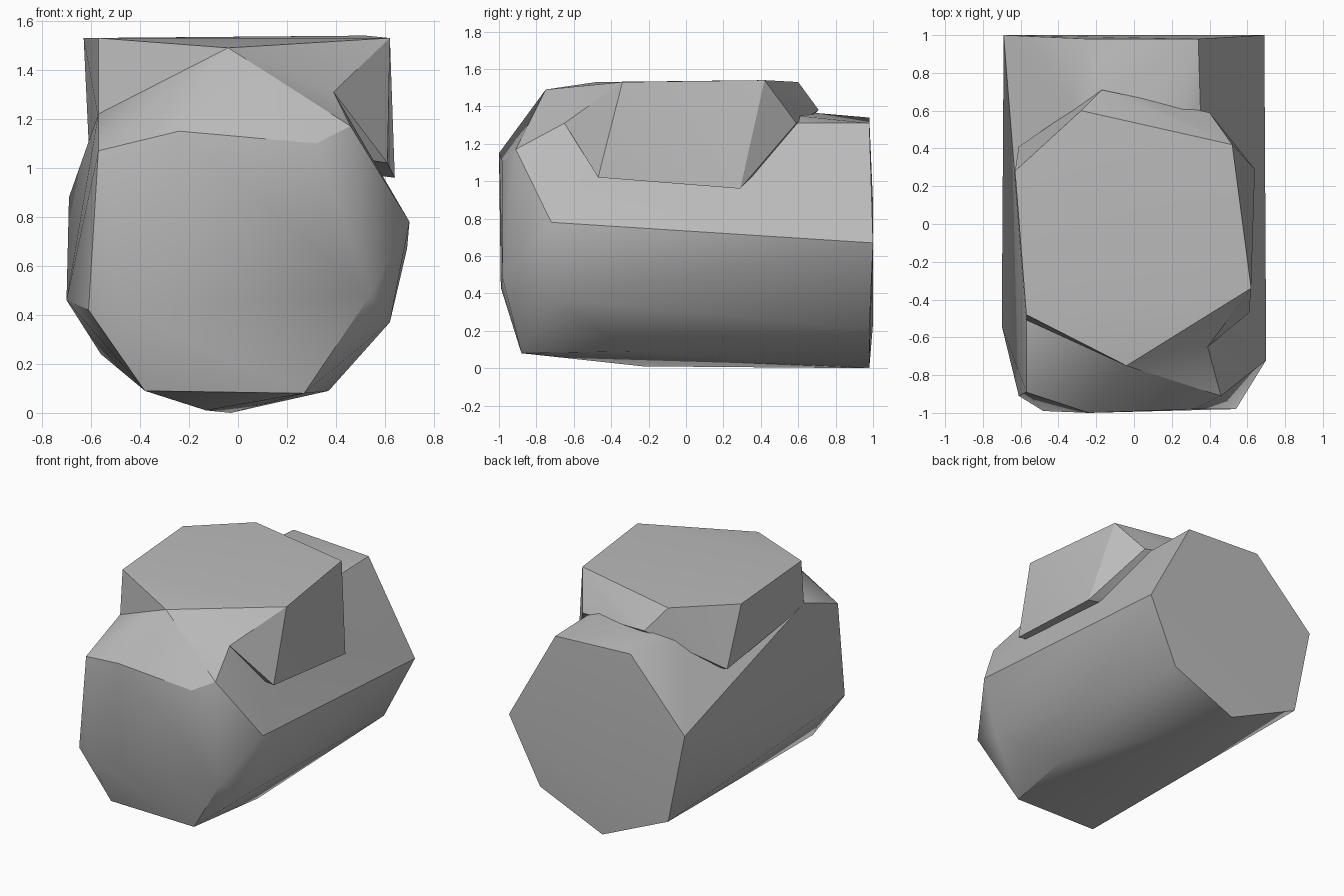
import bpy
import bmesh
import math

default_cube = bpy.data.objects.get("Cube")
if default_cube:
    bpy.data.objects.remove(default_cube, do_unlink=True)

# Stone colour
stone = bpy.data.materials.new("stone_grey")
stone.use_nodes = True
grey = (0.5, 0.5, 0.5, 1)
stone.diffuse_color = grey
stone.node_tree.nodes["Principled BSDF"].inputs["Base Color"].default_value = grey


def chiselled_stone(name, corners):
    """Wrap a closed faceted stone tightly around its corner points."""
    bm = bmesh.new()
    for corner in corners:
        bm.verts.new(corner)
    hull = bmesh.ops.convex_hull(bm, input=bm.verts[:])
    unused = [v for v in bm.verts if not v.link_faces]
    bmesh.ops.delete(bm, geom=unused, context="VERTS")
    bmesh.ops.recalc_face_normals(bm, faces=bm.faces[:])
    mesh = bpy.data.meshes.new(name)
    bm.to_mesh(mesh)
    bm.free()
    mesh.materials.append(stone)
    obj = bpy.data.objects.new(name, mesh)
    bpy.context.collection.objects.link(obj)
    return obj


# Seven-sided back end of the long lower stone
back_end = [
    (.34, .98, 1.31), (.69, 1, .67), (.46, .98, .21), (-.03, .98, 0),
    (-.56, 1, .24), (-.69, 1, .88), (-.25, .98, 1.34),
]

# Rounded front end, with its cheeks and underside
front_end = [
    (-.24, -1, 1.15), (.32, -.98, 1.1), (.46, -.91, 1.17),
    (.54, -.98, .48), (.7, -.72, .78), (.62, -.7, .37),
    (.27, -.88, .08), (.37, -.31, .09), (-.38, -.88, .09),
    (-.48, -.99, .43), (-.61, -.91, .42), (-.57, -.89, 1.07),
    (-.7, -.54, .46), (-.13, -.23, .01),
]

# Ridge where the front end climbs to the cap
ridge = [(-.04, -.75, 1.49), (.39, -.65, 1.31), (-.57, -.51, 1.22)]

# Flat top of the cap and the foot where it sinks into the lower stone
cap_top = [
    (-.04, -.75, 1.49), (.62, -.34, 1.53), (.52, .42, 1.54),
    (-.28, .6, 1.53), (-.63, .28, 1.53), (-.57, -.48, 1.53),
]
cap_foot = [
    (.39, -.65, 1.31), (.61, -.47, 1.02), (.64, .29, .96),
    (.4, .59, 1.31), (-.17, .71, 1.38), (-.61, .41, 1.11),
    (-.57, -.51, 1.2),
]

boulder = chiselled_stone("boulder", back_end + front_end + ridge)
cap = chiselled_stone("boulder_cap", cap_top + cap_foot)
cap.hide_render = True

# Fuse the cap into the boulder as one solid
union = boulder.modifiers.new("fuse_cap", "BOOLEAN")
union.operation = "UNION"
union.solver = "EXACT"
union.object = cap

bpy.ops.object.select_all(action="DESELECT")
boulder.select_set(True)
bpy.context.view_layer.objects.active = boulder
bpy.ops.object.modifier_apply(modifier=union.name)
bpy.data.objects.remove(cap, do_unlink=True)

# Soften the shallow edges and keep the chiselled ones crisp
bpy.ops.object.shade_smooth_by_angle(angle=math.radians(30))
